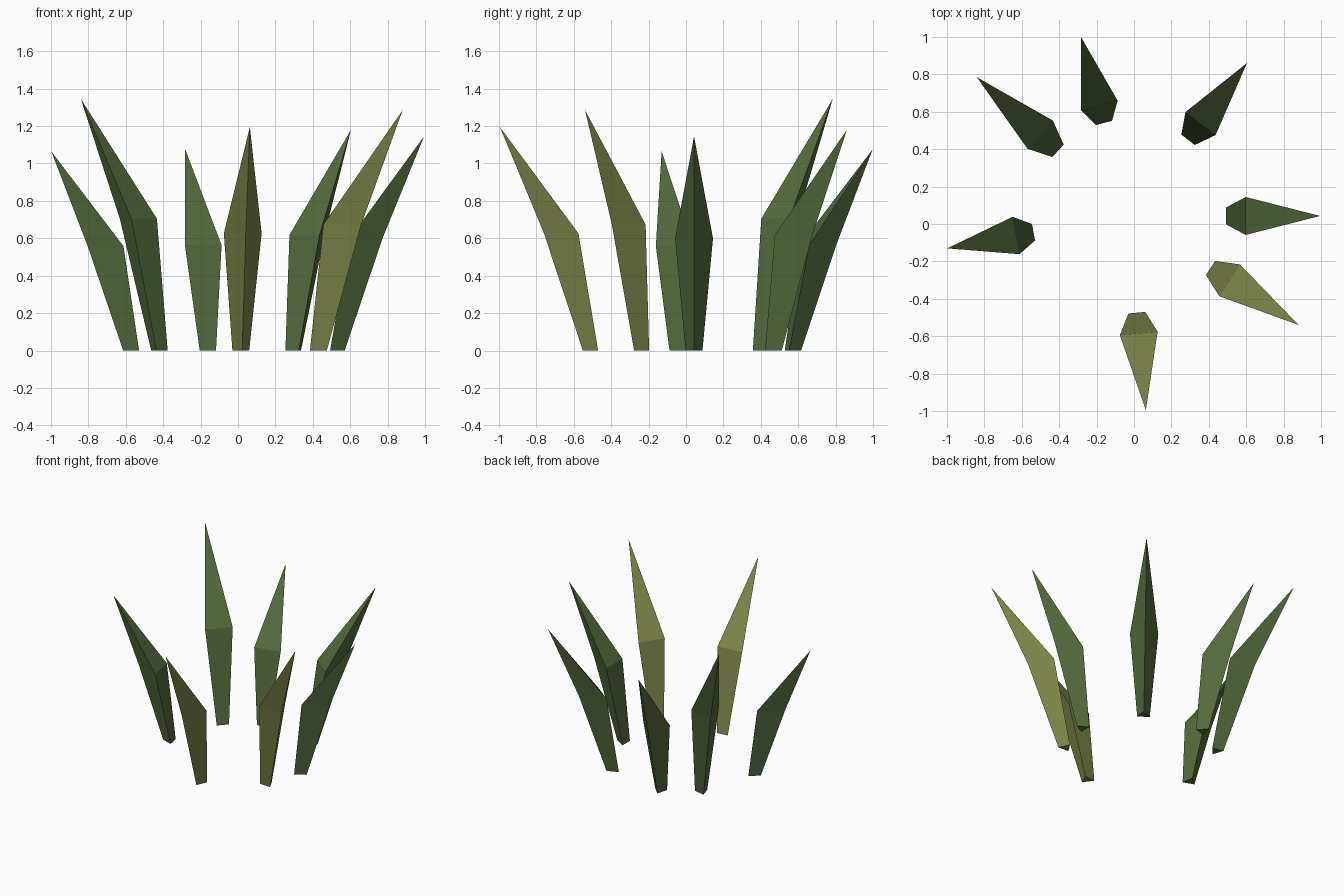
import bpy, bmesh, math
from mathutils import Vector

if "Cube" in bpy.data.objects:
    bpy.data.objects.remove(bpy.data.objects["Cube"])


def material(name, color):
    m = bpy.data.materials.new(name)
    m.diffuse_color = (*color, 1)
    m.use_nodes = True
    m.node_tree.nodes["Principled BSDF"].inputs["Base Color"].default_value = m.diffuse_color
    return m


green = material("leaf green", (0.089, 0.144, 0.045))
olive = material("dry olive", (0.205, 0.235, 0.064))

BASE_R, MID_R = 0.052, 0.117  # radii of the triangular sections


def blade(name, x, y, degrees, height, mat):
    """Three-sided leaf: x, y is the middle of its inner bottom edge, leaning outward."""
    a = math.radians(degrees)
    out = Vector((math.cos(a), math.sin(a), 0))
    foot = Vector((x, y, 0)) + out * BASE_R / 2

    def ring(center, r):
        # ridge points outward, flat side faces the middle
        return [bm.verts.new(center + Vector((math.cos(a + t), math.sin(a + t), 0)) * r)
                for t in (0, math.tau / 3, 2 * math.tau / 3)]

    bm = bmesh.new()
    low = ring(foot, BASE_R)
    mid = ring(foot + out * 0.12 * height + Vector((0, 0, 0.524 * height)), MID_R)
    tip = bm.verts.new(foot + out * 0.416 * height + Vector((0, 0, height)))
    bm.faces.new(low[::-1])
    for i in range(3):
        j = (i + 1) % 3
        bm.faces.new((low[i], low[j], mid[j], mid[i]))
        bm.faces.new((mid[i], mid[j], tip))
    bmesh.ops.recalc_face_normals(bm, faces=bm.faces)
    mesh = bpy.data.meshes.new(name)
    bm.to_mesh(mesh)
    bm.free()
    mesh.materials.append(mat)
    bpy.context.collection.objects.link(bpy.data.objects.new(name, mesh))


# Ring of leaves around an open middle
blade("front_leaf", 0.015, -0.474, -84.7, 1.195, olive)
blade("front_right_leaf", 0.409, -0.235, -32.9, 1.285, olive)
blade("right_leaf", 0.492, 0.043, 0, 1.145, green)
blade("back_right_leaf", 0.289, 0.450, 52.5, 1.18, green)
blade("back_leaf", -0.161, 0.540, 104.8, 1.075, green)
blade("back_left_leaf", -0.406, 0.391, 137.8, 1.345, green)
blade("left_leaf", -0.537, -0.044, 190.6, 1.065, green)
